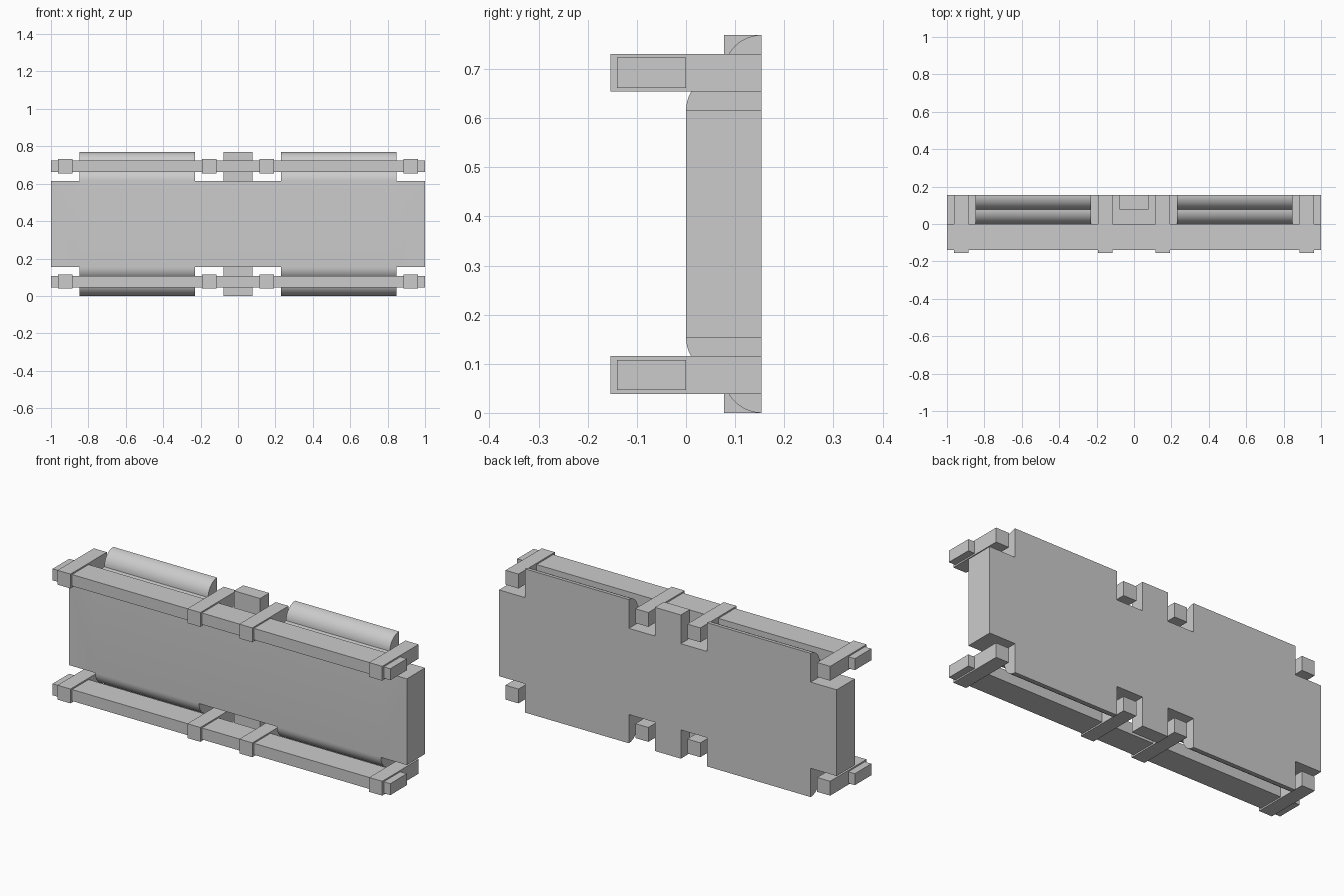
import bpy, bmesh
from math import sin, cos, pi

if "Cube" in bpy.data.objects:
    bpy.data.objects.remove(bpy.data.objects["Cube"])

U = 1 / 13  # module: the model is 26 x 4 x 10 modules


def make_object(name, bm):
    mesh = bpy.data.meshes.new(name)
    bmesh.ops.recalc_face_normals(bm, faces=bm.faces)
    bm.to_mesh(mesh)
    bm.free()
    ob = bpy.data.objects.new(name, mesh)
    bpy.context.collection.objects.link(ob)
    return ob


def prism(name, profile, x0, x1):
    """Extrude a (y, z) profile from x0 to x1, all in modules."""
    bm = bmesh.new()
    face = bm.faces.new([bm.verts.new((x0 * U, y * U, z * U)) for y, z in profile])
    ext = bmesh.ops.extrude_face_region(bm, geom=[face])
    verts = [v for v in ext["geom"] if isinstance(v, bmesh.types.BMVert)]
    bmesh.ops.translate(bm, verts=verts, vec=((x1 - x0) * U, 0, 0))
    return make_object(name, bm)


def box(name, x0, x1, y0, y1, z0, z1):
    return prism(name, [(y0, z0), (y1, z0), (y1, z1), (y0, z1)], x0, x1)


# Hinge tab profile: two stacked quarter rounds at top, mirrored at bottom
N = 12
arc = [pi / 2 * i / N for i in range(N + 1)]
upper = [(1 - cos(a), 8 + sin(a)) for a in arc]
upper += [(2 - cos(a), 9 + sin(a)) for a in arc[1:]]
lower = [(y, 10 - z) for y, z in reversed(upper)]
tab_profile = lower + upper

# Panel: main slab joined with rounded tabs and the square centre tab
panel = box("panel", -13, 13, 0, 2, 2, 8)
tabs = [prism("tab", tab_profile, x, x + 8) for x in (-11, 3)]
tabs.append(box("tab", -1, 1, 1, 2, 0, 10))
bpy.context.view_layer.objects.active = panel
for tab in tabs:
    mod = panel.modifiers.new("join_tab", "BOOLEAN")
    mod.operation = "UNION"
    mod.solver = "EXACT"
    mod.object = tab
    bpy.ops.object.modifier_apply(modifier=mod.name)
    bpy.data.objects.remove(tab)

# Clean flat faces, then smooth the rounds
bm = bmesh.new()
bm.from_mesh(panel.data)
bmesh.ops.remove_doubles(bm, verts=bm.verts, dist=1e-5)
bmesh.ops.dissolve_limit(bm, angle_limit=0.01, verts=bm.verts, edges=bm.edges)
bm.to_mesh(panel.data)
bm.free()
panel.select_set(True)
bpy.ops.object.shade_smooth_by_angle()

# Long rails and the cross blocks that hold them, bottom and top
for level, z in (("lower", 1), ("upper", 9)):
    box(level + "_rail", -13, 13, -1.82, 0, z - 0.4, z + 0.4)
    for i, x in enumerate((-12, -2, 2, 12)):
        box(f"{level}_cross_block_{i + 1}", x - 0.5, x + 0.5, -2, 2, z - 0.5, z + 0.5)
